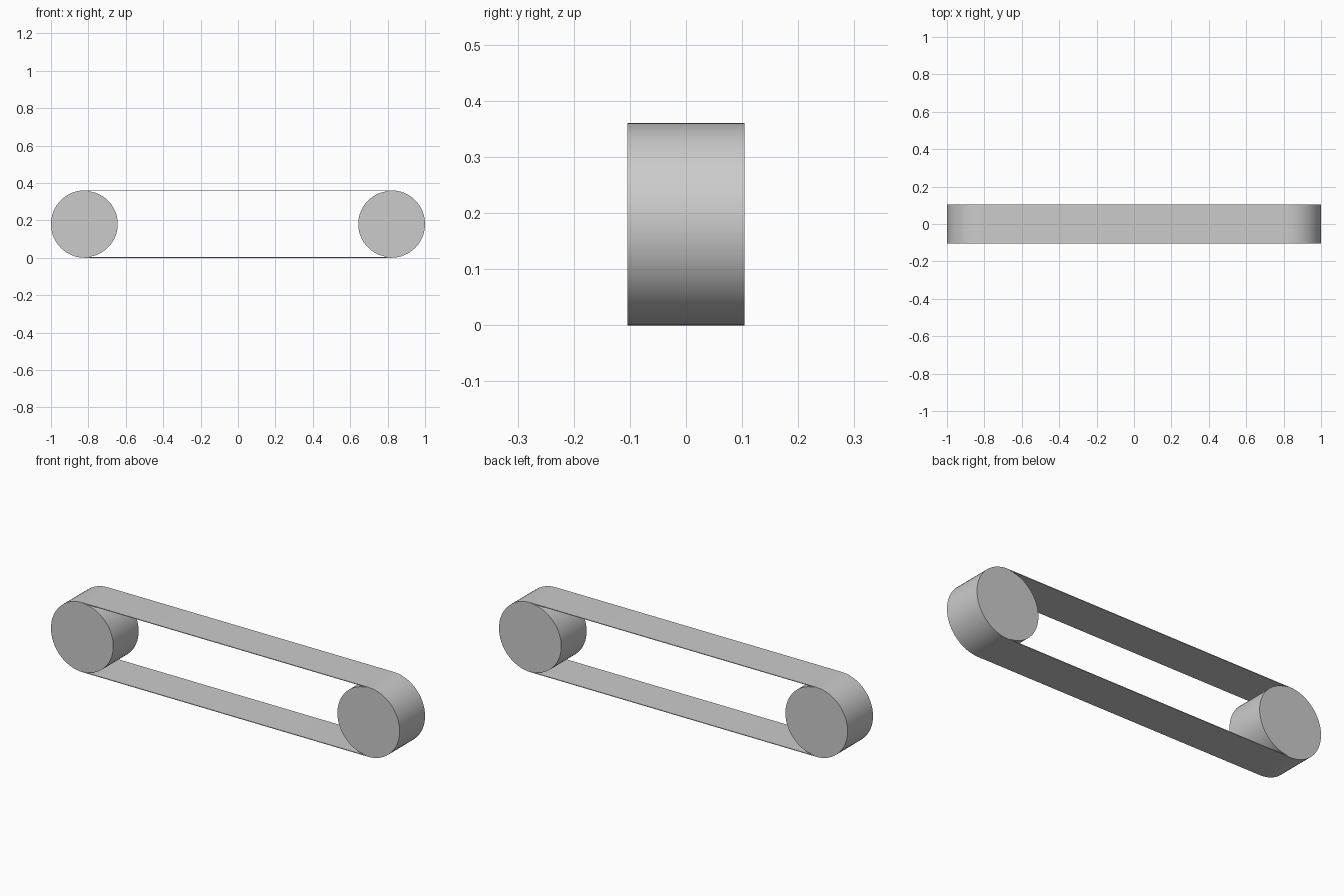
import bpy, bmesh, math

cube = bpy.data.objects.get("Cube")
if cube:
    bpy.data.objects.remove(cube, do_unlink=True)

OUTER = 0.1803          # outer radius of the belt bend
BELT = 0.0035           # belt thickness
AXLE = 1 - OUTER        # distance of each roller from the middle
HALF_WIDTH = 0.104
STEPS = 32              # segments in a half turn

grey = bpy.data.materials.new("light grey")
grey.use_nodes = True
colour = (0.6, 0.6, 0.6, 1)
grey.diffuse_color = colour
bsdf = grey.node_tree.nodes["Principled BSDF"]
bsdf.inputs["Base Color"].default_value = colour
bsdf.inputs["Roughness"].default_value = 0.7


def finish(obj):
    obj.data.materials.append(grey)
    bpy.ops.object.select_all(action="DESELECT")
    obj.select_set(True)
    bpy.context.view_layer.objects.active = obj
    bpy.ops.object.shade_smooth_by_angle(angle=math.radians(30))


def loop_profile(radius):
    """Stadium outline around both rollers, as (x, z) points."""
    points = []
    for side, start in ((1, -math.pi / 2), (-1, math.pi / 2)):
        for i in range(STEPS + 1):
            a = start + math.pi * i / STEPS
            points.append((side * AXLE + radius * math.cos(a),
                           OUTER + radius * math.sin(a)))
    return points


# Rollers
for name, side in (("left_roller", 1), ("right_roller", -1)):
    bpy.ops.mesh.primitive_cylinder_add(
        vertices=2 * STEPS, radius=OUTER - BELT, depth=2 * HALF_WIDTH,
        location=(side * AXLE, 0, OUTER), rotation=(math.pi / 2, 0, 0))
    roller = bpy.context.object
    roller.name = name
    finish(roller)

# Belt: a thin closed band wrapped round both rollers
bm = bmesh.new()
rings = [[bm.verts.new((x, y, z)) for x, z in loop_profile(r)]
         for r, y in ((OUTER, -HALF_WIDTH), (OUTER, HALF_WIDTH),
                      (OUTER - BELT, HALF_WIDTH), (OUTER - BELT, -HALF_WIDTH))]
count = len(rings[0])
for k in range(4):
    a, b = rings[k], rings[(k + 1) % 4]
    for i in range(count):
        j = (i + 1) % count
        bm.faces.new((a[i], a[j], b[j], b[i]))
bmesh.ops.recalc_face_normals(bm, faces=bm.faces)
mesh = bpy.data.meshes.new("belt")
bm.to_mesh(mesh)
bm.free()
belt = bpy.data.objects.new("belt", mesh)
bpy.context.collection.objects.link(belt)
finish(belt)
